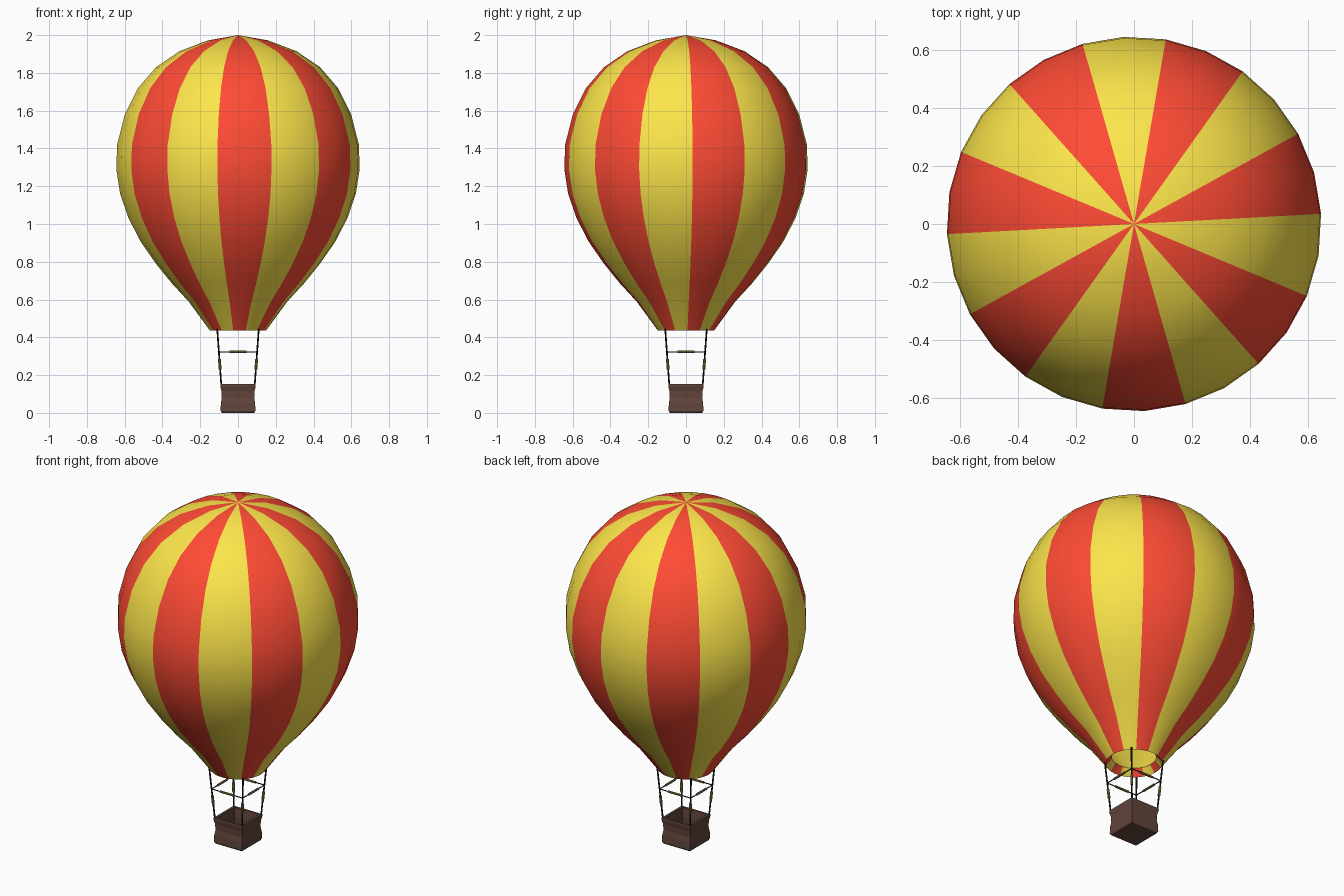
import bpy, bmesh
from math import sin, cos, pi, radians
from mathutils import Vector

if "Cube" in bpy.data.objects:
    bpy.data.objects.remove(bpy.data.objects["Cube"])


def material(name, rgb):
    m = bpy.data.materials.new(name)
    m.diffuse_color = (*rgb, 1)
    m.use_nodes = True
    m.node_tree.nodes["Principled BSDF"].inputs["Base Color"].default_value = m.diffuse_color
    return m


RED = material("red_cloth", (1.0, 0.07, 0.035))
YELLOW = material("yellow_cloth", (0.98, 0.79, 0.07))
BROWN = material("wicker", (0.12, 0.06, 0.045))
BLACK = material("rope", (0.01, 0.01, 0.01))
TAN = material("padding", (0.30, 0.22, 0.06))


def finish(name, bm, mats, smooth=None):
    bmesh.ops.recalc_face_normals(bm, faces=bm.faces)
    me = bpy.data.meshes.new(name)
    bm.to_mesh(me)
    bm.free()
    for m in mats:
        me.materials.append(m)
    ob = bpy.data.objects.new(name, me)
    bpy.context.collection.objects.link(ob)
    if smooth:
        bpy.ops.object.select_all(action='DESELECT')
        ob.select_set(True)
        bpy.context.view_layer.objects.active = ob
        bpy.ops.object.shade_smooth_by_angle(angle=radians(smooth))
    return ob


def bridge(bm, a, b):
    n = len(a)
    return [bm.faces.new((a[i], a[(i + 1) % n], b[(i + 1) % n], b[i])) for i in range(n)]


# Envelope: peaked crown, full belly, tapering skirt, inturned lip and yellow lining
SIDES = 28
outer = [(0.16, 1.972), (0.31, 1.915), (0.435, 1.83), (0.53, 1.72), (0.6, 1.58),
         (0.641, 1.42), (0.645, 1.29), (0.625, 1.16), (0.58, 1.03), (0.515, 0.905),
         (0.435, 0.79), (0.35, 0.685), (0.262, 0.59), (0.15, 0.437)]
lip = [(0.118, 0.475)]
lining = []
for k in range(len(outer) - 2, -1, -1):      # offset inwards along the profile normal
    r0, z0 = outer[k - 1] if k else (0, 2.0)
    r1, z1 = outer[k + 1]
    n = Vector((z1 - z0, r0 - r1)).normalized() * 0.033
    lining.append((outer[k][0] + n.x, outer[k][1] + n.y))
bm = bmesh.new()
rings = []
for r, z in outer + lip + lining:
    rings.append([bm.verts.new((r * cos(radians(3.1) + i * 2 * pi / SIDES),
                                r * sin(radians(3.1) + i * 2 * pi / SIDES), z))
                  for i in range(SIDES)])
for k in range(len(rings) - 1):
    for i, f in enumerate(bridge(bm, rings[k], rings[k + 1])):
        f.material_index = (i // 2) % 2 if k < len(outer) else 1
for ring, z, lined in ((rings[0], 2.0, False), (rings[-1], 1.965, True)):
    tip = bm.verts.new((0, 0, z))
    for i in range(SIDES):
        f = bm.faces.new((ring[i], ring[(i + 1) % SIDES], tip))
        f.material_index = 1 if lined else (i // 2) % 2
finish("envelope", bm, [RED, YELLOW], 40)

# Basket: open square tub with slightly waisted walls
bm = bmesh.new()
rings = []
for h, z in [(0.086, 0.0), (0.092, 0.010), (0.091, 0.05), (0.086, 0.08), (0.088, 0.115),
             (0.094, 0.142), (0.093, 0.153), (0.080, 0.153), (0.076, 0.10), (0.078, 0.025)]:
    rings.append([bm.verts.new((sx * h, sy * h, z))
                  for sx, sy in ((-1, -1), (1, -1), (1, 1), (-1, 1))])
for a, b in zip(rings, rings[1:]):
    bridge(bm, a, b)
bm.faces.new(rings[0])
bm.faces.new(rings[-1])
finish("basket", bm, [BROWN])


def rod(name, a, b, radius, mat):
    a, b = Vector(a), Vector(b)
    bm = bmesh.new()
    bmesh.ops.create_cone(bm, cap_ends=True, segments=8, radius1=radius,
                          radius2=radius, depth=(b - a).length)
    bm.transform(Vector((0, 0, 1)).rotation_difference(b - a).to_matrix().to_4x4())
    bmesh.ops.translate(bm, vec=(a + b) / 2, verts=bm.verts)
    finish(name, bm, [mat], 40)


# Corner ropes and the square of cross ropes, each with a padded sleeve
corners = [(-1, -1), (1, -1), (1, 1), (-1, 1)]
foot, head = 0.088, 0.110


def on_rope(c, z):
    h = foot + (head - foot) * (z - 0.14) / (0.445 - 0.14)
    return Vector((c[0] * h, c[1] * h, z))


for i, c in enumerate(corners):
    d = corners[(i + 1) % 4]
    rod("corner_rope", on_rope(c, 0.13), on_rope(c, 0.445), 0.0045, BLACK)
    rod("corner_sleeve", on_rope(c, 0.23), on_rope(c, 0.285), 0.0075, TAN)
    p, q = on_rope(c, 0.323), on_rope(d, 0.323)
    rod("cross_rope", p, q, 0.003, BLACK)
    rod("cross_sleeve", p.lerp(q, 0.28), p.lerp(q, 0.72), 0.0065, TAN)
